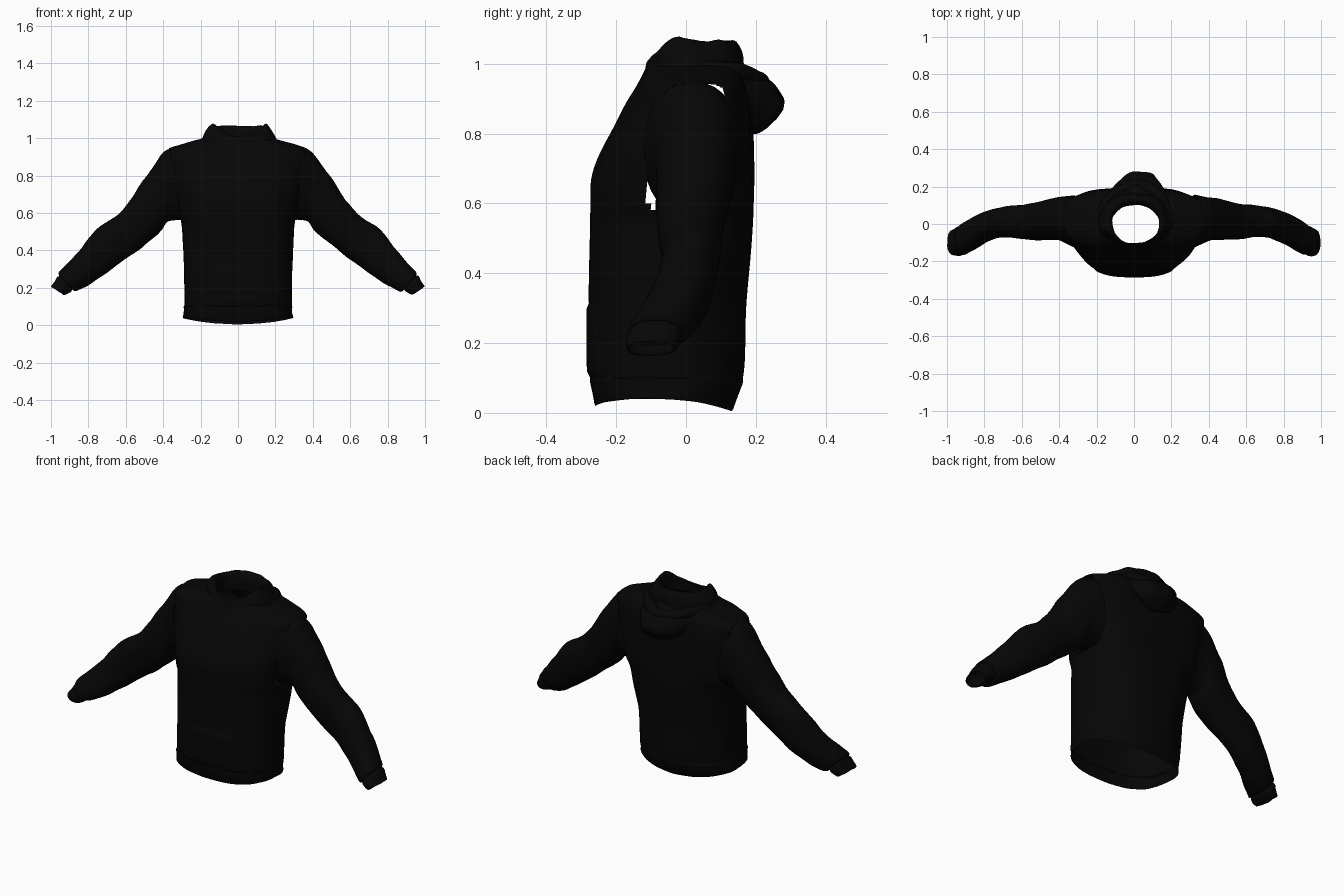
import bpy, bmesh, math
from mathutils import Vector, noise

if "Cube" in bpy.data.objects:
    bpy.data.objects.remove(bpy.data.objects["Cube"])

mat = bpy.data.materials.new("black fabric")
mat.diffuse_color = (0.0018, 0.0018, 0.0018, 1)
mat.use_nodes = True
mat.node_tree.nodes["Principled BSDF"].inputs["Base Color"].default_value = mat.diffuse_color


def spline(rows, sub):
    """Smoothly subdivide a list of equal-length number rows (Catmull-Rom)."""
    out = []
    for i in range(len(rows) - 1):
        p = [rows[max(0, min(len(rows) - 1, i + k))] for k in (-1, 0, 1, 2)]
        for j in range(sub):
            t = j / sub
            out.append([0.5 * (2 * b + (c - a) * t + (2 * a - 5 * b + 4 * c - d) * t * t
                               + (3 * b - a - 3 * c + d) * t ** 3) for a, b, c, d in zip(*p)])
    return out + [list(rows[-1])]


def unit(a, n):
    """Point on a unit superellipse."""
    c, s = math.cos(a), math.sin(a)
    return (math.copysign(abs(c) ** (2 / n), c), math.copysign(abs(s) ** (2 / n), s))


def finish(name, bm, folds=0.0, scale=(9, 9, 9)):
    """Add soft cloth folds, then turn the bmesh into a smooth object."""
    bmesh.ops.recalc_face_normals(bm, faces=bm.faces)
    bm.normal_update()
    if folds:
        for v, n in [(v, v.normal.copy()) for v in bm.verts]:
            q = Vector([v.co[i] * scale[i] for i in range(3)])
            v.co += n * folds * noise.noise(q)
    me = bpy.data.meshes.new(name)
    bm.to_mesh(me)
    bm.free()
    ob = bpy.data.objects.new(name, me)
    bpy.context.collection.objects.link(ob)
    me.materials.append(mat)
    bpy.ops.object.select_all(action='DESELECT')
    ob.select_set(True)
    bpy.context.view_layer.objects.active = ob
    bpy.ops.object.shade_smooth_by_angle(angle=math.radians(50))
    return ob


def loft(rings, caps=False):
    bm = bmesh.new()
    vs = [[bm.verts.new(p) for p in r] for r in rings]
    n = len(vs[0])
    for a, b in zip(vs, vs[1:]):
        for i in range(n):
            bm.faces.new((a[i], a[(i + 1) % n], b[(i + 1) % n], b[i]))
    if caps:
        bm.faces.new(vs[0])
        bm.faces.new(vs[-1])
    return bm


def angles(n):
    return [2 * math.pi * (i + 0.5) / n for i in range(n)]


# Body rows: height, half width, front y, back y
BODY = [(0.095, .288, -.272, .160), (0.15, .288, -.276, .167), (0.30, .290, -.276, .174),
        (0.45, .297, -.275, .184), (0.55, .303, -.275, .192), (0.60, .325, -.274, .194),
        (0.67, .338, -.272, .195), (0.74, .355, -.248, .193), (0.82, .372, -.208, .190),
        (0.89, .388, -.170, .184), (0.932, .392, -.145, .172), (0.953, .352, -.133, .164),
        (0.972, .285, -.123, .156), (0.998, .190, -.110, .140)]
BODY_FINE = spline(BODY, 5)


def blend(z, lo, hi, a, b):
    t = min(1, max(0, (z - lo) / (hi - lo)))
    return a + (b - a) * t


def side_y(z):
    """Depth of the widest line, further forward at the hem."""
    return blend(z, 0.1, 0.65, -0.045, 0.02)


def front_power(z):
    return blend(z, 0.3, 0.9, 2.9, 2.4)


def seam_x(z):
    """Armhole seam: leans outward from armpit to shoulder."""
    return 0.302 + 0.066 * (z - 0.56) / 0.38


def body_ring(z, w, yf, yb, n=96):
    ring = []
    for a in angles(n):
        back = math.sin(a) > 0
        c, s = unit(a, blend(z, 0.3, 0.65, 2.05, 3.1) if back else front_power(z))
        yc = side_y(z)
        fade = max(0, 1 - z / 0.1)
        x = w * c
        if z > 0.56:
            x = max(-seam_x(z), min(seam_x(z), x))
        ring.append((x, yc + s * (yb - yc if back else yc - yf), z + fade * (0.030 * c * c - 0.008 * s)))
    return ring


# Body with open armholes
bm = loft([body_ring(*r) for r in BODY_FINE])
hole = [f for f in bm.faces
        if all(v.co.z > 0.56 and abs(v.co.x) > seam_x(v.co.z) - 1e-5 for v in f.verts)]
bmesh.ops.delete(bm, geom=hole, context='FACES')
finish("body", bm, 0.006, (10, 10, 4))

# Ribbed hem band, slightly tucked at both edges
HEM = [(0.106, .285, -.270, .156), (0.098, .291, -.276, .163), (0.085, .289, -.275, .162),
       (0.050, .290, -.268, .148), (0.018, .296, -.263, .135), (0.012, .293, -.260, .130)]
finish("hem_band", loft([body_ring(*r) for r in HEM]), 0.003, (14, 14, 6))


# Front pouch pocket that follows the body surface
def front_y(x, z):
    lo = min(BODY_FINE, key=lambda r: abs(r[0] - z))
    t, n, yc = min(1, abs(x) / lo[1]), front_power(z), side_y(z)
    return yc - (yc - lo[2]) * (1 - t ** n) ** (1 / n)


bm = bmesh.new()
grid = []
for j in range(13):
    z = 0.10 + 0.215 * j / 12
    w = 0.225 if z < 0.14 else 0.225 - 0.065 * min(1, (z - 0.14) / 0.14)
    edge = 0.002 if j in (0, 12) else 0.009
    row = []
    for i in range(21):
        x = w * (i / 10 - 1)
        off = 0.002 if i in (0, 20) else edge
        row.append(bm.verts.new((x, front_y(x, z) - off, z)))
    grid.append(row)
for a, b in zip(grid, grid[1:]):
    for i in range(20):
        bm.faces.new((a[i], a[i + 1], b[i + 1], b[i]))
finish("front_pocket", bm)

# Sleeve rows: upper x, z, lower x, z, front y, back y
SLEEVE = [(.352, .948, .296, .560, -.122, .156), (.405, .915, .372, .556, -.092, .145),
          (.490, .797, .408, .510, -.084, .135), (.620, .615, .475, .448, -.085, .108),
          (.755, .515, .630, .330, -.068, .092), (.842, .408, .750, .245, -.100, .065),
          (.918, .320, .845, .190, -.148, .022), (.955, .285, .875, .182, -.165, -.002),
          (.955, .262, .890, .200, -.155, -.020)]
CUFF = [(.948, .262, .885, .203, -.150, -.022), (.966, .262, .890, .183, -.165, -.012),
        (.980, .238, .908, .172, -.170, -.018), (.998, .208, .930, .163, -.168, -.030),
        (.992, .207, .934, .168, -.160, -.036)]


def arm_ring(side, ux, uz, lx, lz, yf, yb):
    up, low = Vector((ux, 0, uz)), Vector((lx, 0, lz))
    ring = []
    for a in angles(36):
        c, s = unit(a, 2.25)
        p = (up + low) / 2 + c * (up - low) / 2
        ring.append((p.x * side, (yf + yb) / 2 + s * (yb - yf) / 2, p.z))
    return ring


for side, label in ((1, "right"), (-1, "left")):
    bm = loft([arm_ring(side, *r) for r in spline(SLEEVE, 6)])
    finish(label + "_sleeve", bm, 0.006, (11, 7, 11))
    finish(label + "_cuff", loft([arm_ring(side, *r) for r in spline(CUFF, 3)]), 0.005, (20, 20, 20))

# Hood collar rows: half width, front y, back y, front z, back z
COLLAR = [(.202, -.116, .166, .978, .980), (.190, -.113, .164, .996, 1.015),
          (.165, -.108, .152, 1.006, 1.048), (.145, -.104, .138, 1.008, 1.064),
          (.132, -.106, .116, .998, 1.050), (.126, -.108, .102, .975, 1.010),
          (.128, -.108, .102, .955, .965)]
rings = []
for w, yf, yb, zf, zb in spline(COLLAR, 4):
    ring = []
    for a in angles(56):
        c, s = unit(a, 2.1)
        t = min(1, (s + 1) / 0.75)
        peak = 0.014 * max(0, 1 - abs(s + 0.2) / 0.5) * (zb - zf) / 0.056
        ring.append((0.008 + w * c, s * (yb if s > 0 else -yf), zf + (zb - zf) * t * (2 - t) + peak))
    rings.append(ring)
finish("hood_collar", loft(rings), 0.009, (14, 14, 14))

# Lowered hood bag rows: upper y, z, lower y, z, half width, x shift
BAG = [(.115, 1.025, .135, .930, .180, 0), (.165, .990, .160, .870, .170, .005),
       (.215, .962, .175, .825, .135, .014), (.255, .940, .195, .802, .105, .024),
       (.282, .905, .230, .815, .075, .035), (.282, .875, .258, .840, .040, .040)]
rings = []
for uy, uz, ly, lz, w, sx in spline(BAG, 5):
    ring = []
    for a in angles(40):
        c, s = unit(a, 2.1)
        ring.append((sx + w * s, (uy + ly) / 2 + c * (uy - ly) / 2, (uz + lz) / 2 + c * (uz - lz) / 2))
    rings.append(ring)
finish("hood_bag", loft(rings, True), 0.012, (12, 12, 12))

# Rolled fold draped around the back of the neck
path = spline([(-.178, -.01, .985), (-.172, .08, .988), (-.105, .160, .970), (.02, .210, .945),
               (.125, .160, .970), (.178, .08, .988), (.182, -.01, .985)], 5)
rings = []
for i, p in enumerate(path):
    d = Vector(path[min(i + 1, len(path) - 1)]) - Vector(path[max(i - 1, 0)])
    out = d.cross(Vector((0, 0, 1))).normalized()
    up = out.cross(d).normalized()
    r = 0.012 + 0.020 * math.sin(math.pi * i / (len(path) - 1))
    rings.append([Vector(p) + r * (math.cos(a) * out + math.sin(a) * up) for a in angles(14)])
finish("hood_fold", loft(rings, True), 0.006, (16, 16, 16))
